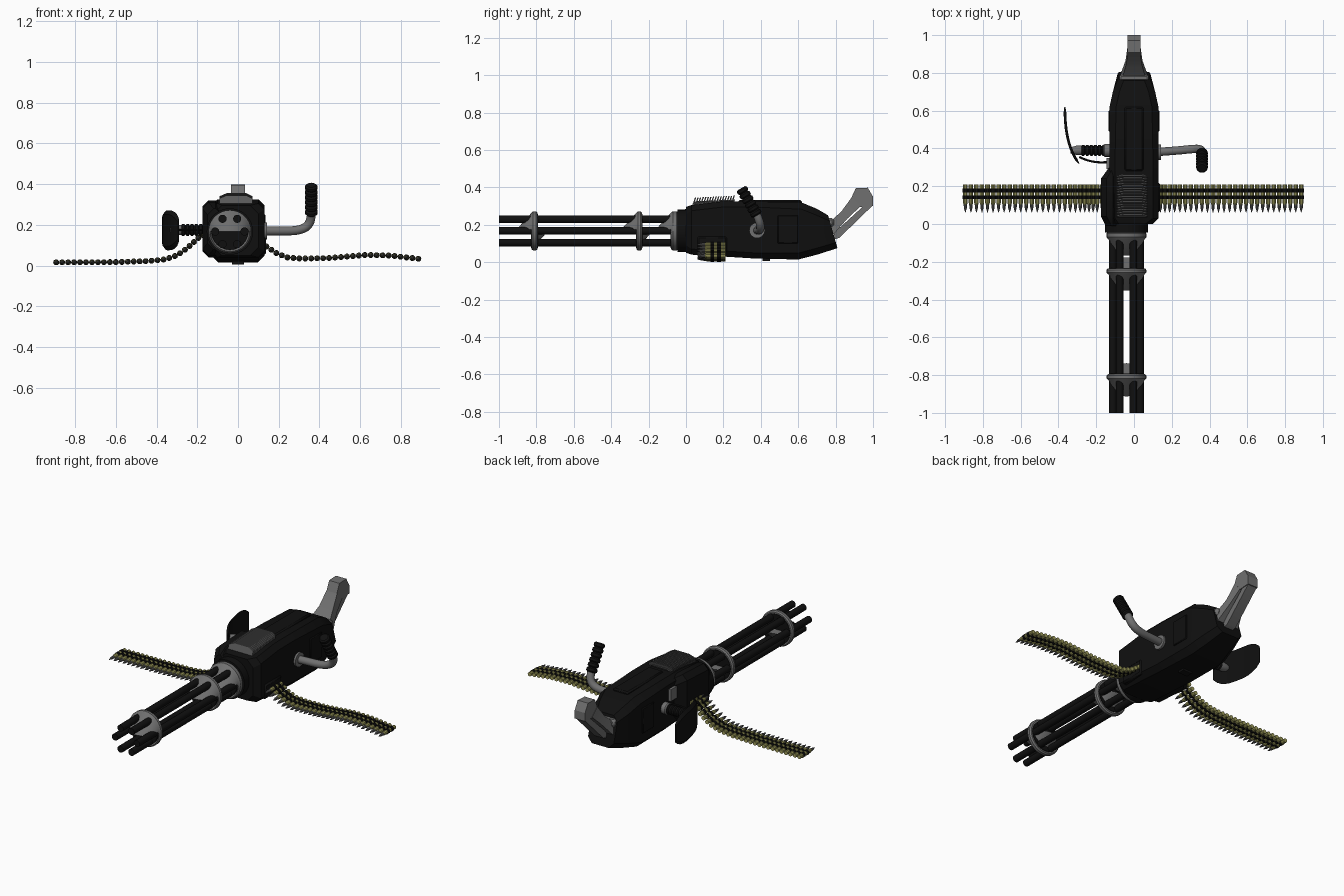
import bpy, bmesh, math
from mathutils import Vector, Quaternion
from mathutils.geometry import interpolate_bezier

cube = bpy.data.objects.get("Cube")
if cube:
    bpy.data.objects.remove(cube)


def material(name, r, g, b):
    m = bpy.data.materials.new(name)
    m.use_nodes = True
    m.diffuse_color = (r, g, b, 1)
    m.node_tree.nodes["Principled BSDF"].inputs["Base Color"].default_value = (r, g, b, 1)
    return m


BLACK = material("gun black", .005, .005, .005)
STEEL = material("steel grey", .16, .16, .16)
DARK = material("dark steel", .1, .1, .1)
BRASS = material("brass", .36, .35, .11)
TIP = material("bullet grey", .13, .13, .13)


def loft(name, rings, mats, segments=None, angle=30):
    """Skin matching rings of points; segments gives a material slot per span."""
    bm = bmesh.new()
    loops = [[bm.verts.new(p) for p in ring] for ring in rings]
    n = len(loops[0])
    for s, (a, b) in enumerate(zip(loops, loops[1:])):
        for i in range(n):
            j = (i + 1) % n
            f = bm.faces.new((a[i], a[j], b[j], b[i]))
            f.material_index = segments[s] if segments else 0
    for cap, s in ((loops[0][::-1], 0), (loops[-1], -1)):
        bm.faces.new(cap).material_index = segments[s] if segments else 0
    bmesh.ops.recalc_face_normals(bm, faces=bm.faces)
    mesh = bpy.data.meshes.new(name)
    bm.to_mesh(mesh)
    bm.free()
    for m in mats:
        mesh.materials.append(m)
    mesh.shade_smooth()
    mesh.set_sharp_from_angle(angle=math.radians(angle))
    obj = bpy.data.objects.new(name, mesh)
    bpy.context.collection.objects.link(obj)
    return obj


def tube(name, pts, radii, mats, sides=16, segments=None):
    """Round section swept along points with a radius at each."""
    pts = [Vector(p) for p in pts]
    rings, old, q = [], Vector((0, 0, 1)), Quaternion()
    for i, p in enumerate(pts):
        t = (pts[min(i + 1, len(pts) - 1)] - pts[max(i - 1, 0)]).normalized()
        if t.length < .5:
            t = old
        q = old.rotation_difference(t) @ q
        old = t
        rings.append([p + q @ Vector((radii[i] * math.cos(a), radii[i] * math.sin(a), 0))
                      for a in (2 * math.pi * k / sides for k in range(sides))])
    return loft(name, rings, mats, segments)


def rod(name, a, b, r, mat, sides=16):
    return tube(name, (a, b), (r, r), [mat], sides)


def ridged_grip(name, a, b, ridges, r_low, r_high):
    a, b = Vector(a), Vector(b)
    steps = ridges * 4
    pts = [a.lerp(b, i / steps) for i in range(steps + 1)]
    return tube(name, pts, [r_low if i % 4 == 0 else r_high for i in range(steps + 1)], [BLACK])


def side_prism(name, profile, w0, mat, x=0):
    """Extrude a (y, z) profile across x."""
    return loft(name, [[(x + s * w0, y, z) for y, z in profile] for s in (-1, 1)], [mat])


def box(name, x0, x1, y0, y1, z0, z1, mat, bevel=0):
    obj = loft(name, [[(x0, y, z0), (x1, y, z0), (x1, y, z1), (x0, y, z1)] for y in (y0, y1)], [mat])
    if bevel:
        mod = obj.modifiers.new("bevel", "BEVEL")
        mod.width = bevel
        mod.segments = 1
    return obj


def octagon(y_top, y_bot, x0, x1, z0, z1, c):
    pts = [(x0 + c, z0), (x1 - c, z0), (x1, z0 + c), (x1, z1 - c),
           (x1 - c, z1), (x0 + c, z1), (x0, z1 - c), (x0, z0 + c)]
    return [(x, y_bot + (y_top - y_bot) * (z - z0) / (z1 - z0), z) for x, z in pts]


# Main housing and the feeder bulge on its right
loft("main_housing", [octagon(*s) for s in (
    (0, 0, -.12, .10, .05, .295, .04),
    (.03, .03, -.13, .13, .04, .305, .03),
    (.2, .2, -.13, .13, .03, .325, .03),
    (.36, .36, -.13, .13, .02, .325, .03),
    (.62, .6, -.13, .13, .014, .318, .035),
    (.70, .7, -.112, .112, .04, .285, .035),
    (.76, .81, -.085, .085, .075, .25, .03))], [BLACK])
loft("feeder_bulge", [octagon(y, y, x, -.08, z0, z1, .03) for y, x, z0, z1 in (
    (-.01, -.15, .08, .28), (.04, -.175, .05, .31),
    (.24, -.175, .04, .32), (.3, -.132, .06, .30))], [BLACK])
box("top_spine", -.05, .05, .28, .62, .31, .332, BLACK, .008)
box("bottom_foot", -.03, .03, .41, .45, .006, .03, BLACK)
for s, tag in ((1, "left"), (-1, "right")):
    box("side_panel_" + tag, s * .13 - .006, s * .13 + .006, .49, .6, .1, .25, BLACK, .004)
box("left_feed_chute", .1, .138, .06, .22, .05, .14, BLACK, .01)
box("right_bracket", -.145, -.13, .29, .35, .2, .27, STEEL)

# Rotating barrel cluster
CX, CZ = -.04, .167
rod("front_housing_disc", (CX, -.045, CZ), (CX, .03, CZ), .114, BLACK, 32)
for i in range(6):
    a = i * math.pi / 3
    x, z = CX + .072 * math.cos(a), CZ + .072 * math.sin(a)
    tube("barrel_%d" % (i + 1),
         [(x, y, z) for y in (0, -1, -1, -.97)], (.02, .02, .012, .012), [BLACK])
for name, y, w in (("base", -.06, .02), ("rear", -.25, .015), ("front", -.81, .015)):
    tube(name + "_barrel_ring", [(CX, y + d * w, CZ) for d in (-1, -1, -.5, .5, 1, 1)],
         (.088, .098, .105, .105, .098, .088), [STEEL], 32)
    rod(name + "_barrel_plate", (CX, y - w - .003, CZ), (CX, y + w + .003, CZ), .09, BLACK, 32)

# Ridged cooling cover on top
OUTLINE = ((-.09, .3), (.07, .3), (.07, .335), (.04, .35), (-.055, .35), (-.09, .335))


def cover_slice(y, drop, lift):
    return [(x, y + (z - .3) * .35, z - drop * (z > .3) + lift) for x, z in OUTLINE]


loft("cover_base", [cover_slice(.03, .025, 0), cover_slice(.245, .02, .005)], [DARK])
for i in range(16):
    y = .03 + i * .0138
    lift = -.005 + i * .0007
    loft("cover_fin_%02d" % (i + 1), [cover_slice(y, 0, lift), cover_slice(y + .007, 0, lift)], [DARK])

# Rear carry handle
loft("rear_upper_strut", [
    [(-w, y0, z0), (w, y0, z0), (w, y1, z1), (-w, y1, z1)] for w, y0, z0, y1, z1 in (
        (.072, .74, .19, .79, .15), (.045, .83, .27, .865, .235), (.035, .885, .345, .935, .3))], [STEEL])
side_prism("rear_lower_strut", ((.79, .12), (.82, .13), (.995, .30), (.96, .31), (.79, .155)), .03, STEEL)
side_prism("rear_handle_head", ((.88, .335), (.907, .395), (.972, .398), (1, .35), (1, .30), (.93, .295)),
           .034, STEEL)
box("rear_flange", -.078, .078, .74, .79, .19, .235, STEEL, .01)

# Left curved handle
rod("left_handle_flange", (.12, .38, .17), (.142, .38, .17), .042, STEEL)
bend = interpolate_bezier((.24, .39, .17), (.34, .4, .17), (.36, .405, .2), (.36, .375, .26), 12)
pipe = [(.11, .38, .17)] + list(bend)
tube("left_handle_pipe", pipe, [.022] * len(pipe), [STEEL])
ridged_grip("left_grip", (.36, .38, .25), (.36, .295, .395), 6, .023, .031)

# Right straight handle with trigger wire
tube("right_handle_mount", [(x, .39, .175) for x in (-.12, -.155, -.165)], (.034, .034, .026), [STEEL])
ridged_grip("right_grip", (-.15, .39, .175), (-.28, .39, .175), 6, .022, .029)
tube("right_grip_cap", [(x, .39, .175) for x in (-.27, -.3, -.335)], (.024, .026, .016), [STEEL])
wire = interpolate_bezier((-.29, .355, .175), (-.24, .33, .175), (-.19, .32, .175), (-.12, .33, .175), 8)
tube("right_trigger_wire", wire, [.006] * 8, [BLACK], 8)

# Curved forearm pad
curve = interpolate_bezier((-.366, .62, 0), (-.366, .5, 0), (-.35, .4, 0), (-.292, .32, 0), 13)
rings = []
for i, p in enumerate(curve):
    h = .098 * (1 - .45 * abs(i / 6 - 1) ** 4)
    nx = .007 if 0 < i < 12 else .003
    rings.append([(p.x + dx, p.y + dx * .3, .173 + dz) for dx, dz in
                  ((-nx, -h * .8), (nx, -h), (nx, h), (-nx, h * .8))])
loft("forearm_pad", rings, [BLACK])

# Cartridge belts: case, two link bands and pointed bullet in one shared mesh
SHAPE = ((.21, .012, 0), (.187, .012, 0), (.187, .0148, 1), (.167, .0148, 1), (.167, .012, 0),
         (.15, .012, 0), (.15, .0148, 1), (.132, .0148, 1), (.132, .012, 0), (.112, .012, 0),
         (.102, .009, 2), (.085, .008, 2), (.062, .0015, 2))
cartridge = tube("cartridge_left_01", [(0, y, 0) for y, r, m in SHAPE], [r for y, r, m in SHAPE],
                 [BRASS, BLACK, TIP], 10, [m for y, r, m in SHAPE[:-1]])
shared = cartridge.data
bpy.data.objects.remove(cartridge)


def belt(tag, path, step=.0293):
    pts = [Vector((x, 0, z)) for x, z in path]
    carry, count = 0, 0
    for a, b in zip(pts, pts[1:]):
        length = (b - a).length
        while carry <= length:
            count += 1
            obj = bpy.data.objects.new("cartridge_%s_%02d" % (tag, count), shared)
            obj.location = a.lerp(b, carry / length)
            bpy.context.collection.objects.link(obj)
            carry += step
        carry -= length


belt("left", ((.09, .125), (.13, .1), (.19, .06), (.24, .04), (.31, .034), (.45, .037),
              (.63, .052), (.75, .049), (.905, .031)))
belt("right", ((-.14, .155), (-.19, .14), (-.25, .085), (-.3, .05), (-.36, .03),
               (-.44, .022), (-.6, .017), (-.912, .0155)))
